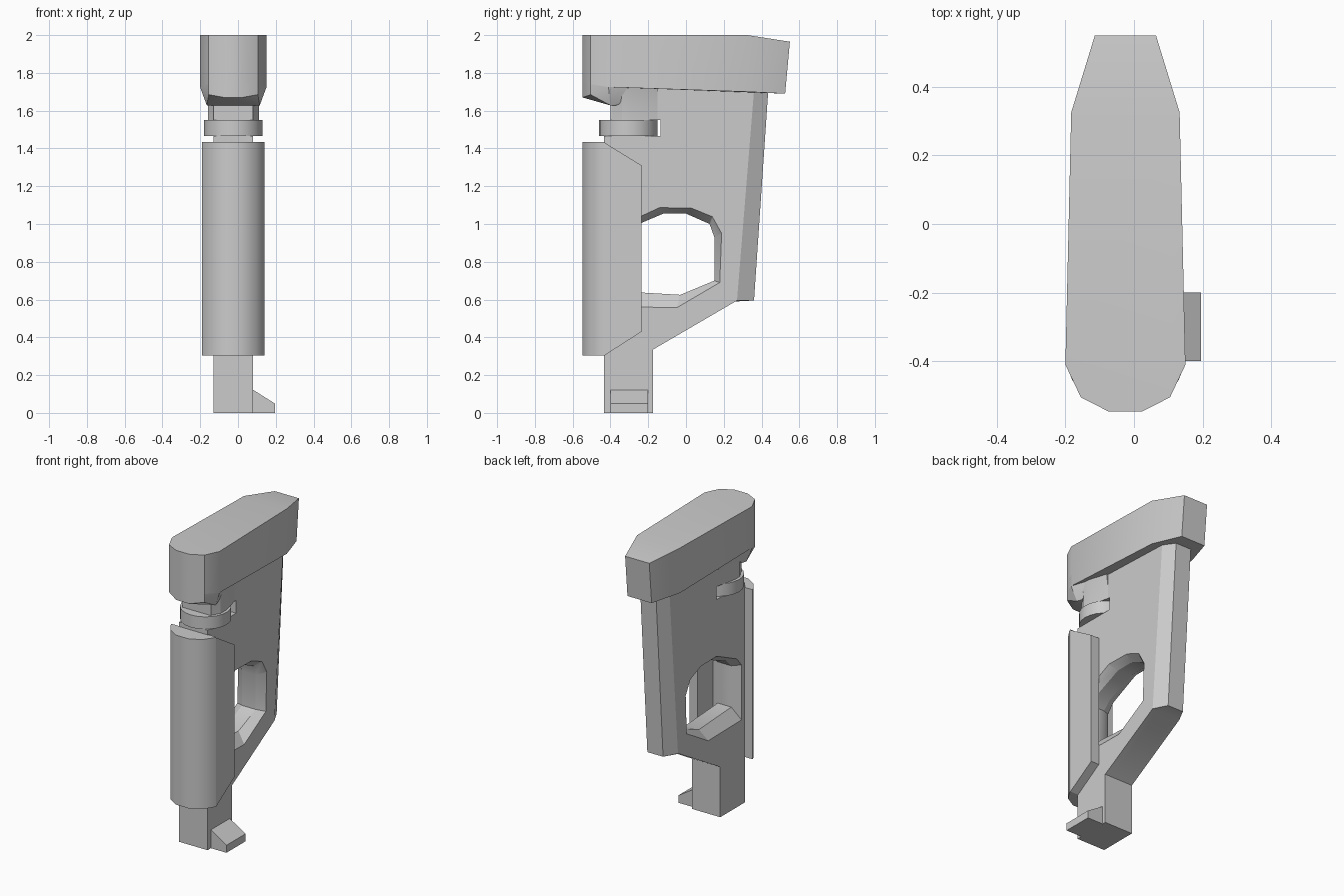
import bpy, bmesh, math

if "Cube" in bpy.data.objects:
    bpy.data.objects.remove(bpy.data.objects["Cube"])

CX = -0.025  # centre plane of the symmetrical parts


def finish(bm, name):
    bmesh.ops.recalc_face_normals(bm, faces=bm.faces[:])
    me = bpy.data.meshes.new(name)
    bm.to_mesh(me)
    bm.free()
    ob = bpy.data.objects.new(name, me)
    bpy.context.collection.objects.link(ob)
    bpy.ops.object.select_all(action='DESELECT')
    ob.select_set(True)
    bpy.context.view_layer.objects.active = ob
    return ob


def smooth(ob, angle=28):
    bpy.ops.object.select_all(action='DESELECT')
    ob.select_set(True)
    bpy.context.view_layer.objects.active = ob
    bpy.ops.object.shade_smooth_by_angle(angle=math.radians(angle))


def loft(name, sections):
    """Skin equal-length point loops and close both ends."""
    bm = bmesh.new()
    rings = [[bm.verts.new(p) for p in s] for s in sections]
    n = len(rings[0])
    for a, b in zip(rings, rings[1:]):
        for i in range(n):
            j = (i + 1) % n
            bm.faces.new((a[i], a[j], b[j], b[i]))
    bm.faces.new(rings[0])
    bm.faces.new(rings[-1])
    return finish(bm, name)


def hull(name, pts):
    bm = bmesh.new()
    vs = [bm.verts.new(p) for p in pts]
    r = bmesh.ops.convex_hull(bm, input=vs)
    junk = {g for g in r['geom_interior'] + r['geom_unused'] if isinstance(g, bmesh.types.BMVert)}
    bmesh.ops.delete(bm, geom=list(junk), context='VERTS')
    bmesh.ops.dissolve_limit(bm, angle_limit=0.01, verts=bm.verts[:], edges=bm.edges[:])
    return finish(bm, name)


def side(x, profile):
    return [(x, y, z) for y, z in profile]


def both(pts):
    return [(CX + s * x, y, z) for x, y, z in pts for s in (-1, 1)]


# Main body: side profile with wheel slot, chamfered along the back edge
front = [(-0.40, 1.75), (-0.40, 1.55), (-0.135, 1.55), (-0.135, 1.465),
         (-0.435, 1.465), (-0.435, 0), (-0.175, 0), (-0.175, 0.335)]
full = front + [(0.27, 0.595), (0.36, 0.595), (0.437, 1.73)]
short = front + [(0.262, 0.59), (0.27, 0.595), (0.362, 1.73)]
body = loft("body", [side(CX - 0.105, short), side(CX - 0.058, full),
                     side(CX + 0.058, full), side(CX + 0.105, short)])

# Bevelled opening through the body
outer = [(-.40, .93), (-.35, .99), (-.14, 1.088), (.03, 1.085), (.14, 1.04),
         (.19, .95), (.18, .69), (-.05, .555), (-.40, .56)]
inner = [(-.37, .92), (-.32, .97), (-.12, 1.055), (.0, 1.055), (.125, 1.0),
         (.15, .93), (.15, .70), (-.03, .625), (-.37, .645)]
cutter = loft("opening_cutter", [side(CX - .107, outer), side(CX - .05, inner),
                                 side(CX + .05, inner), side(CX + .107, outer)])
cutter.hide_render = True
mod = body.modifiers.new("opening", 'BOOLEAN')
mod.operation = 'DIFFERENCE'
mod.solver = 'EXACT'
mod.object = cutter
bpy.context.view_layer.objects.active = body
bpy.ops.object.modifier_apply(modifier=mod.name)
bpy.data.objects.remove(cutter)
smooth(body)

# Top cap: tapered plan, top slopes down at the back
cap = hull("top_cap", both([
    (.048, -.547, 2), (.13, -.505, 2), (.175, -.41, 2), (.158, .325, 2), (.089, .55, 1.965),
    (.048, -.547, 1.75), (.13, -.505, 1.74), (.175, -.41, 1.725), (.158, .325, 1.70),
    (.089, .525, 1.69)]))
smooth(cap)

# Chin wedge under the front of the cap
chin = hull("cap_chin", both([
    (.048, -.547, 1.8), (.13, -.505, 1.8), (.175, -.41, 1.8),
    (.048, -.547, 1.67), (.13, -.505, 1.685), (.175, -.41, 1.722),
    (.14, -.40, 1.628), (.13, -.37, 1.628), (.105, -.15, 1.715)]))
smooth(chin)

# Neck collar above the wheel
plan = [(-.10, -.40), (-.135, -.34), (-.135, -.28), (-.105, -.15),
        (.105, -.15), (.135, -.28), (.135, -.34), (.10, -.40)]
neck = loft("neck", [[(CX + x * s, y, z) for x, y in plan]
                     for z, s in ((1.55, 1), (1.64, 1.0), (1.72, 1.1))])
smooth(neck)

# Adjusting wheel in the slot
bm = bmesh.new()
bmesh.ops.create_cone(bm, cap_ends=True, segments=24, radius1=.155, radius2=.155, depth=.083)
bmesh.ops.translate(bm, verts=bm.verts[:], vec=(CX, -.305, 1.508))
smooth(finish(bm, "wheel"))

# Rounded front shell
sect = [(-.165, -.43), (-.155, -.455), (-.12, -.505), (-.048, -.547),
        (.048, -.547), (.12, -.505), (.155, -.455), (.165, -.43)]
shell = loft("front_shell", [[(CX + x, y, z) for x, y in sect] for z in (.305, 1.435)])
smooth(shell, 45)

# Right-hand panel continuing the shell backwards
prof = [(-.43, .305), (-.43, 1.43), (-.235, 1.31), (-.235, .43)]
loft("side_panel", [side(.08, prof), side(.14, prof)])

# Small tab at the foot
tab = [(.07, 0), (.195, 0), (.195, .05), (.08, .122), (.07, .122)]
loft("foot_tab", [[(x, y, z) for x, z in tab] for y in (-.40, -.20)])
